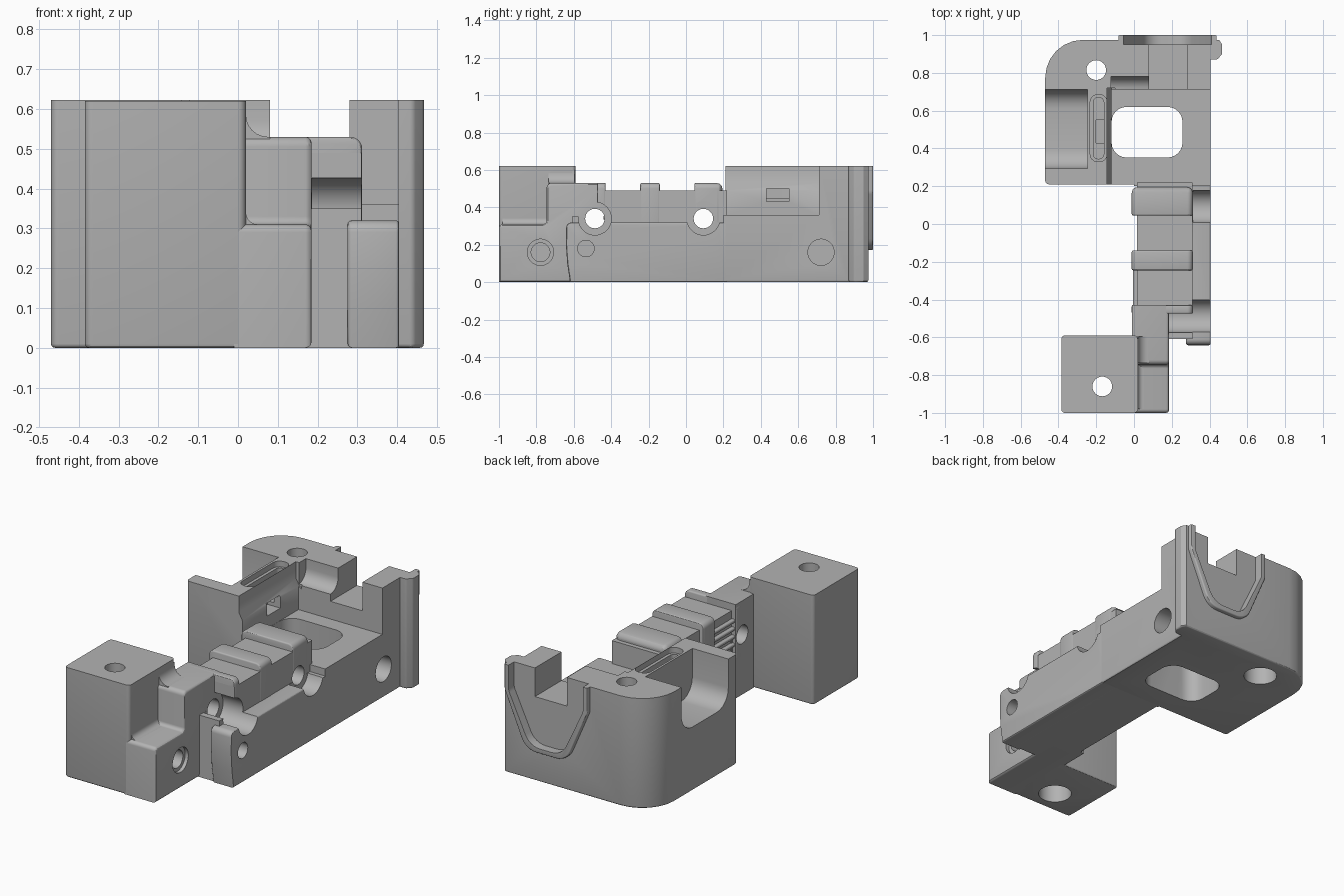
import bpy, bmesh, math
from mathutils import Vector

if "Cube" in bpy.data.objects:
    bpy.data.objects.remove(bpy.data.objects["Cube"])

grey = bpy.data.materials.new("plain grey")
grey.use_nodes = True
grey.diffuse_color = (0.45, 0.45, 0.45, 1)
grey.node_tree.nodes["Principled BSDF"].inputs["Base Color"].default_value = grey.diffuse_color


def rounded(points, steps=6):
    """Replace every corner (u, v, radius) by an arc."""
    out = []
    for i, p in enumerate(points):
        here = Vector(p[:2])
        if len(p) < 3:
            out.append(here)
            continue
        a = (Vector(points[i - 1][:2]) - here).normalized()
        b = (Vector(points[(i + 1) % len(points)][:2]) - here).normalized()
        half = a.angle(b) / 2
        centre = here + (a + b).normalized() * p[2] / math.sin(half)
        start = here + a * p[2] / math.tan(half) - centre
        end = here + b * p[2] / math.tan(half) - centre
        sweep = start.angle(end)
        for k in range(steps + 1):
            t = k / steps
            out.append(centre + (start * math.sin((1 - t) * sweep)
                                 + end * math.sin(t * sweep)) / math.sin(sweep))
    return out


def prism(name, axis, points, lo, hi, bevel_lo=0, bevel_hi=0):
    """Extrude a profile along an axis; x uses (y, z), y uses (x, z), z uses (x, y)."""
    place = {"x": lambda u, v, w: (w, u, v),
             "y": lambda u, v, w: (u, w, v),
             "z": lambda u, v, w: (u, v, w)}[axis]
    bm = bmesh.new()
    outline = rounded(points)
    rings = [[bm.verts.new(place(p.x, p.y, w)) for p in outline] for w in (lo, hi)]
    caps = [bm.faces.new(r) for r in rings]
    for i in range(len(outline)):
        bm.faces.new((rings[0][i - 1], rings[0][i], rings[1][i], rings[1][i - 1]))
    bmesh.ops.recalc_face_normals(bm, faces=bm.faces)
    for ring, cap, width in zip(rings, caps, (bevel_lo, bevel_hi)):
        if width:
            bmesh.ops.bevel(bm, geom=list(cap.edges), offset=width, segments=3,
                            profile=0.5, affect="EDGES")
    mesh = bpy.data.meshes.new(name)
    bm.to_mesh(mesh)
    bm.free()
    mesh.materials.append(grey)
    ob = bpy.data.objects.new(name, mesh)
    bpy.context.collection.objects.link(ob)
    return ob


def rect(u0, u1, v0, v1, r=0):
    corners = [(u0, v0), (u1, v0), (u1, v1), (u0, v1)]
    return [c + (r,) for c in corners] if r else corners


def circle(u, v, r, n=40):
    return [(u + r * math.cos(math.tau * i / n), v + r * math.sin(math.tau * i / n))
            for i in range(n)]


def cut(targets, axis, points, lo, hi):
    """Subtract an extruded profile from the targets."""
    cutter = prism("cutter", axis, points, lo, hi)
    cutter.hide_render = True
    for ob in targets:
        mod = ob.modifiers.new("cut", "BOOLEAN")
        mod.operation, mod.solver, mod.object = "DIFFERENCE", "EXACT", cutter
        bpy.context.view_layer.objects.active = ob
        bpy.ops.object.modifier_apply(modifier=mod.name)
    bpy.data.objects.remove(cutter)


# Front block with its stepped neighbour
block = prism("front_block", "z", rect(-0.385, 0.02, -1, -0.59, 0.02), 0, 0.62, 0.01)
step = prism("front_step", "x",
             [(-1, 0), (-1, 0.31, 0.02), (-0.745, 0.31, 0.02), (-0.745, 0.53, 0.025),
              (-0.43, 0.53), (-0.43, 0)], -0.01, 0.185, 0, 0.015)
high_fillet = prism("high_fillet", "y",
                    [(0, 0.52), (0.08, 0.52), (0.08, 0.53), (0.02, 0.53, 0.055),
                     (0.02, 0.6), (0, 0.6)], -0.735, -0.595)
low_fillet = prism("low_fillet", "y",
                   [(0, 0.3), (0.06, 0.3), (0.06, 0.31), (0.02, 0.31, 0.03),
                    (0.02, 0.35), (0, 0.35)], -0.98, -0.74)

# Middle rail, its raised bands and the low front foot
rail = prism("middle_rail", "x", rect(-0.475, 0.22, 0, 0.49), 0.015, 0.31)
foot = prism("front_foot", "x", rect(-0.61, -0.42, 0, 0.35), 0.01, 0.31)
bands = []
for label, y0, y1 in (("front", -0.475, -0.43), ("middle", -0.245, -0.14), ("rear", 0.045, 0.195)):
    bands.append(prism(label + "_band", "y", rect(-0.012, 0.312, 0.2, 0.53, 0.03),
                       y0, y1, 0.008, 0.03 if label == "rear" else 0.008))
for i in range(4):
    z = 0.29 + 0.045 * i
    prism("side_rib_%d" % (i + 1), "y", rect(-0.005, 0.03, z, z + 0.02, 0.008), -0.44, -0.24)

# Low ledge along the side, with a bowed front end
ledge = prism("side_ledge", "x",
              [(-0.62, 0), (-0.635, 0.1), (-0.642, 0.2), (-0.64, 0.32, 0.03),
               (0.22, 0.32), (0.22, 0)], 0.275, 0.405, 0.012, 0.008)

# Rear body with a rounded corner and a side flange
rear = prism("rear_body", "z",
             [(-0.47, 0.21, 0.02), (-0.47, 0.975, 0.2), (0.45, 0.975), (0.467, 0.95),
              (0.467, 0.9, 0.02), (0.44, 0.87, 0.02), (0.405, 0.87), (0.405, 0.2),
              (0, 0.2), (0, 0.21)], 0, 0.622, 0.01)


def tapered(grow):
    """Shield outline of the back rim, widened by grow."""
    a, b, c = -0.055 - grow, 0.41 + grow, 0.178
    return [(a, 0.7), (a, 0.48, 0.06), (c - 0.1 - grow, 0.2 - grow, 0.1),
            (c + 0.1 + grow, 0.2 - grow, 0.1), (b, 0.48, 0.06), (b, 0.7)]


rim = prism("back_rim", "y", tapered(0.028), 0.93, 1.0, 0, 0.008)
cut([rim], "z", rect(-1, 1, 0.5, 1.5), 0.622, 1)
back = [rear, rim]
cut(back, "y", tapered(0), 0.95, 1.2)

# Open tray, its scooped walls and the rear notch
cut([rear], "z", rect(-0.12, 0.6, 0.1, 0.712), 0.36, 1)
cut([rear], "y", [(-0.1, 0.48), (-0.12, 0.49), (-0.142, 0.53), (-0.142, 0.7), (-0.1, 0.7)],
    0.1, 0.72)
cut([rear], "x", [(0.6, 0.5), (0.78, 0.5, 0.07), (0.78, 0.8), (0.6, 0.8)], -0.121, 0.1)
cut(back, "y", rect(0.08, 0.28, 0.46, 1), 0.65, 1.2)

# Window through the tray floor and openings in the thick wall
cut([rear], "z", rect(-0.119, 0.257, 0.352, 0.62, 0.08), -0.1, 0.5)
cut([rear], "x", [(0.293, 1), (0.293, 0.36, 0.1), (0.712, 0.36, 0.1), (0.712, 1)], -0.7, -0.245)
cut([rear], "z", rect(-0.232, -0.143, 0.33, 0.685, 0.04), 0.59, 1)
cut([rear], "z", rect(-0.215, -0.16, 0.345, 0.67, 0.025), 0.45, 0.7)
cut([rear], "x", rect(0.43, 0.55, 0.43, 0.5), -0.2, 0)

# Upright bolt holes, wider from below
for ob, x, y in ((rear, -0.2, 0.815), (block, -0.168, -0.86)):
    cut([ob], "z", circle(x, y, 0.052), -0.1, 1)
    cut([ob], "z", circle(x, y, 0.088), -0.1, 0.3)

# Cross holes with wide seats
middle = [rail, foot, step, ledge] + bands
for y, seat in ((-0.487, 0.186), (0.093, 0.312)):
    cut(middle, "x", circle(y, 0.34, 0.052), -0.3, 0.7)
    cut(middle, "x", circle(y, 0.34, 0.088), seat, 0.7)

# Blind holes in the side and back
cut([step], "x", circle(-0.778, 0.16, 0.07), 0.165, 0.5)
cut([step], "x", circle(-0.778, 0.16, 0.05), 0.06, 0.5)
cut([ledge], "x", circle(-0.535, 0.18, 0.044), 0.32, 0.6)
cut([rear], "x", circle(0.722, 0.16, 0.07), 0.28, 0.6)
cut([rear], "y", circle(0.178, 0.35, 0.07), 0.91, 1.2)
cut([rear], "y", circle(0.178, 0.35, 0.038), 0.75, 1.2)

# Smooth the curved faces and keep corners sharp
bpy.ops.object.select_all(action="DESELECT")
for ob in bpy.context.collection.objects:
    if ob.type == "MESH" and grey.name in ob.data.materials:
        ob.select_set(True)
        bpy.context.view_layer.objects.active = ob
bpy.ops.object.shade_smooth_by_angle(angle=math.radians(30))
